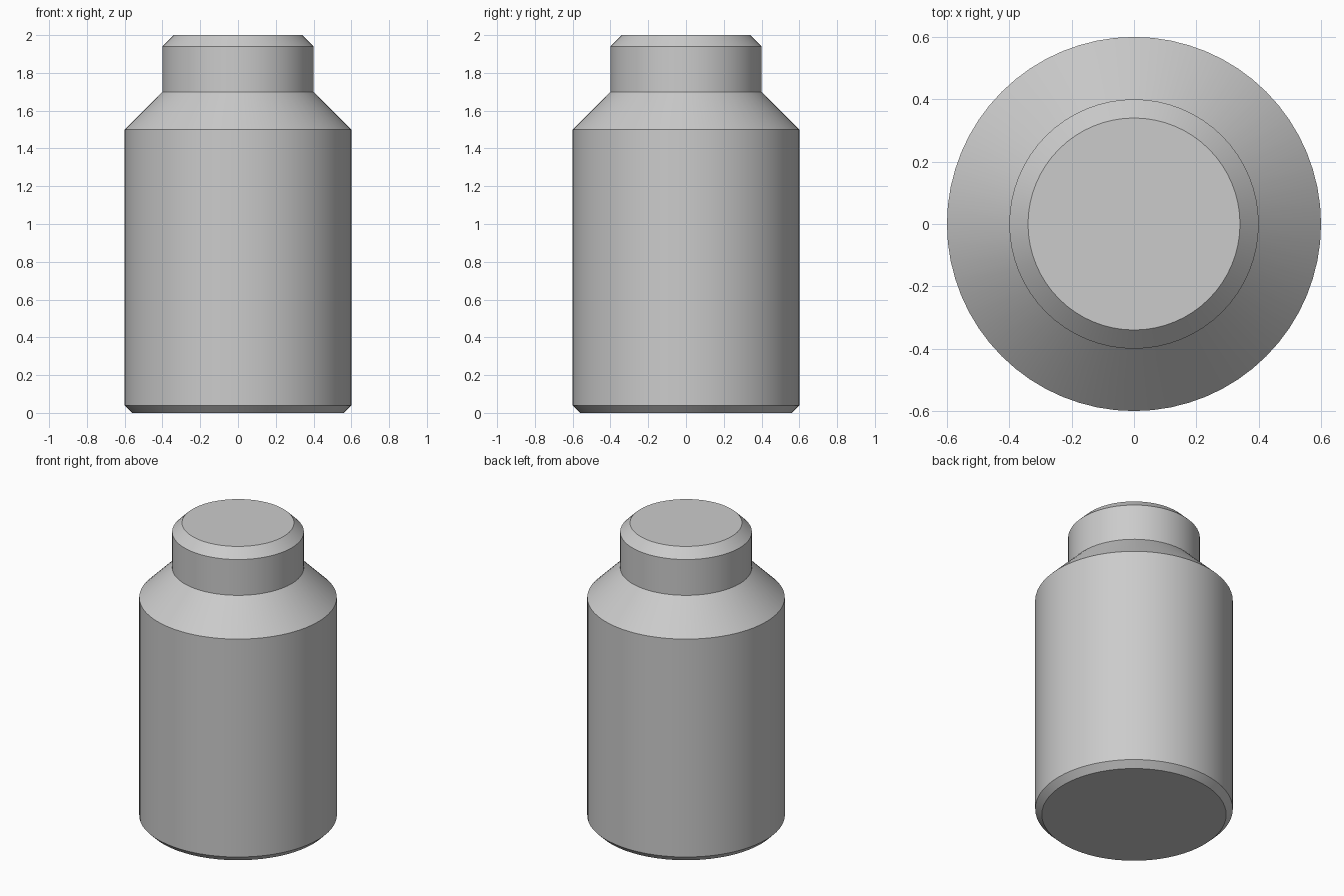
import bpy
import bmesh
from math import cos, sin, tau, radians

default_cube = bpy.data.objects.get("Cube")
if default_cube:
    bpy.data.objects.remove(default_cube, do_unlink=True)

SEGMENTS = 64


def make_material(name, color):
    mat = bpy.data.materials.new(name)
    mat.use_nodes = True
    mat.diffuse_color = color
    mat.node_tree.nodes["Principled BSDF"].inputs["Base Color"].default_value = color
    return mat


def lathe(name, profile, mat):
    """Turn a (radius, height) profile around z and cap both ends."""
    bm = bmesh.new()
    angles = [tau * i / SEGMENTS for i in range(SEGMENTS)]
    rings = [[bm.verts.new((r * cos(a), r * sin(a), z)) for a in angles]
             for r, z in profile]
    for low, high in zip(rings, rings[1:]):
        for i in range(SEGMENTS):
            j = (i + 1) % SEGMENTS
            bm.faces.new((low[i], low[j], high[j], high[i]))
    bm.faces.new(rings[0][::-1])
    bm.faces.new(rings[-1])
    mesh = bpy.data.meshes.new(name)
    bm.to_mesh(mesh)
    bm.free()
    mesh.materials.append(mat)
    obj = bpy.data.objects.new(name, mesh)
    bpy.context.collection.objects.link(obj)
    bpy.ops.object.select_all(action="DESELECT")
    obj.select_set(True)
    bpy.context.view_layer.objects.active = obj
    bpy.ops.object.shade_smooth_by_angle(angle=radians(30))
    return obj


grey = make_material("light grey", (0.6, 0.6, 0.6, 1))

# Bottle: chamfered base, straight body, sloped shoulder, neck, chamfered rim
lathe("bottle_body", [
    (0.56, 0), (0.6, 0.04),
    (0.6, 1.5), (0.4, 1.7),
    (0.4, 1.94), (0.34, 2),
], grey)
